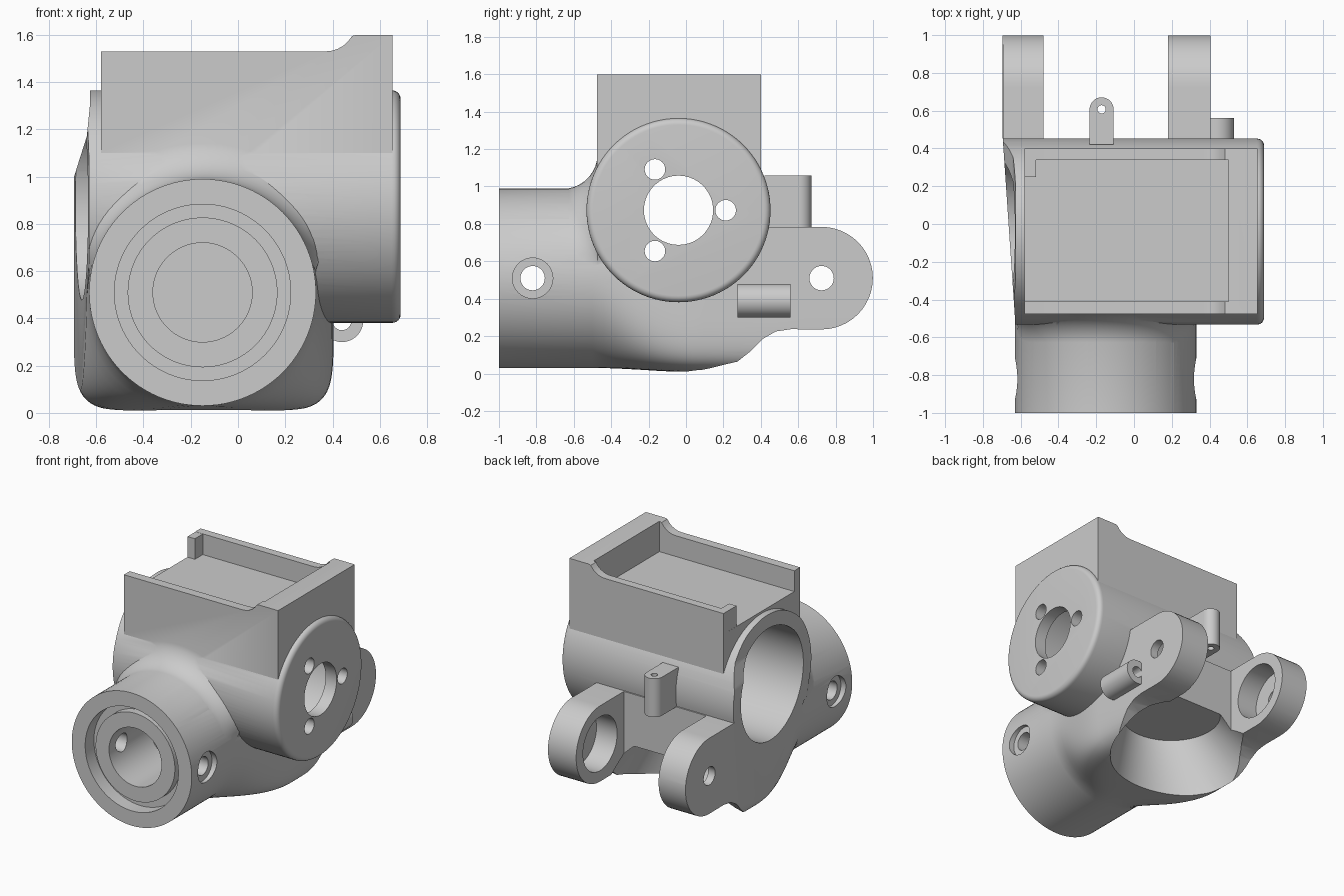
import bpy, bmesh
from math import sin, cos, pi, radians

if "Cube" in bpy.data.objects:
    bpy.data.objects.remove(bpy.data.objects["Cube"])

grey = bpy.data.materials.new("cast_grey")
grey.use_nodes = True
grey.diffuse_color = (0.6, 0.6, 0.6, 1)
grey.node_tree.nodes["Principled BSDF"].inputs["Base Color"].default_value = (0.6, 0.6, 0.6, 1)


def loft(name, rings):
    """Skin a closed solid through rings of 3D points."""
    bm = bmesh.new()
    loops = [[bm.verts.new(p) for p in ring] for ring in rings]
    for a, b in zip(loops, loops[1:]):
        for i in range(len(a)):
            j = (i + 1) % len(a)
            bm.faces.new((a[i], a[j], b[j], b[i]))
    bm.faces.new(loops[0])
    bm.faces.new(loops[-1])
    bmesh.ops.recalc_face_normals(bm, faces=bm.faces)
    mesh = bpy.data.meshes.new(name)
    bm.to_mesh(mesh)
    bm.free()
    mesh.materials.append(grey)
    obj = bpy.data.objects.new(name, mesh)
    bpy.context.collection.objects.link(obj)
    return obj


def place(axis, u, v, a):
    """Point at distance a along the axis, with u and v across it."""
    return {"X": (a, u, v), "Y": (u, a, v), "Z": (u, v, a)}[axis]


def prism(name, axis, outline, a0, a1):
    return loft(name, [[place(axis, u, v, a) for u, v in outline] for a in (a0, a1)])


def box(name, x0, x1, y0, y1, z0, z1):
    return prism(name, "Z", [(x0, y0), (x1, y0), (x1, y1), (x0, y1)], z0, z1)


def circle(axis, cu, cv, r, a, n):
    return [place(axis, cu + r * cos(2 * pi * i / n), cv + r * sin(2 * pi * i / n), a)
            for i in range(n)]


def lathe(name, axis, cu, cv, profile, n=64):
    """Turn (radius, position) pairs about an axis."""
    return loft(name, [circle(axis, cu, cv, r, a, n) for r, a in profile])


def combine(obj, other, operation):
    mod = obj.modifiers.new("combine", "BOOLEAN")
    mod.operation = operation
    mod.solver = "EXACT"
    mod.object = other
    bpy.context.view_layer.update()
    graph = bpy.context.evaluated_depsgraph_get()
    mesh = bpy.data.meshes.new_from_object(obj.evaluated_get(graph))
    obj.modifiers.clear()
    obj.data = mesh
    bpy.data.objects.remove(other)


def add(obj, other):
    combine(obj, other, "UNION")


def cut(obj, other):
    combine(obj, other, "DIFFERENCE")


def arc(cu, cv, r, a0, a1, n=24):
    return [(cu + r * cos(radians(a0 + (a1 - a0) * i / n)),
             cv + r * sin(radians(a0 + (a1 - a0) * i / n))) for i in range(n + 1)]


def ease(t):
    t = min(1, max(0, t))
    return t * t * (3 - 2 * t)


PIVOT = (0.725, 0.51)     # y, z of the clevis pin
MAIN = (-0.04, 0.873)     # y, z of the cross barrel
FRONT = (-0.15, 0.51)     # x, z of the front socket


# Front socket, growing into a squarer base that becomes the clevis
def base_ring(y, n=96):
    t = ease((y + 0.5) / 0.6)
    half_w, half_h = 0.48 + 0.07 * t, 0.48 + 0.065 * t
    power = 2 / (2 + 5 * t)
    cx, cz = FRONT[0] + 0.005 * t, FRONT[1] + 0.04 * t
    ring = []
    for i in range(n):
        c, s = cos(2 * pi * i / n), sin(2 * pi * i / n)
        ring.append((cx + half_w * abs(c) ** power * (1 if c > 0 else -1), y,
                     cz + half_h * abs(s) ** power * (1 if s > 0 else -1)))
    return ring


body = loft("joint_housing", [base_ring(y) for y in
            [-1] + [-0.5 + 0.06 * i for i in range(11)] + [1.05]])
side = [(-1.1, -0.1), (-0.1, -0.1), (-0.08, 0.0), (0.06, 0.018), (0.18, 0.025), (0.27, 0.06),
        (0.34, 0.115), (0.41, 0.185), (0.48, 0.225), (0.56, 0.237)]
side += arc(*PIVOT, 0.274, -90, 90) + [(0.43, 0.784), (0.43, 0.9), (0.35, 1.05), (-1.1, 1.05)]
combine(body, prism("side_outline", "X", side, -1, 1), "INTERSECT")


# Fillet where the socket meets the barrel, fading out underneath
def fillet_ring(y, grow, n=96):
    ring = []
    for i in range(n):
        a = 2 * pi * i / n
        r = 0.477 + grow * ease((sin(a) - 0.1) / 0.6)
        ring.append((FRONT[0] + r * cos(a), y, FRONT[1] + r * sin(a)))
    return ring


bend = [(-0.66 + 0.187 * sin(radians(a)), 0.187 * (1 - cos(radians(a)))) for a in range(0, 91, 10)]
add(body, loft("socket_fillet", [fillet_ring(y, g) for y, g in bend + [(-0.3, 0.06)]]))

# Cross barrel with a rounded closed end
barrel = [(0.492, -0.72), (0.492, 0.65)] + [
    (0.457 + 0.035 * cos(radians(a)), 0.653 + 0.035 * sin(radians(a))) for a in range(15, 91, 15)]
add(body, lathe("cross_barrel", "X", *MAIN, barrel, 96))

# Mounting block with a raised lip at one end
block = [(-0.58, 0.9), (0.654, 0.9), (0.654, 1.6), (0.5, 1.6)]
block += [(0.37 + 0.13 * sin(radians(a)), 1.66 - 0.13 * cos(radians(a))) for a in range(60, -1, -12)]
block += [(-0.58, 1.53)]
add(body, prism("mounting_block", "Y", block, -0.476, 0.4))
cut(body, box("tray", -0.8, 0.5, -0.41, 0.34, 1.38, 1.8))
add(body, box("tray_stop", -0.579, -0.52, 0.25, 0.37, 1.35, 1.529))

# Trim the open side: a slanting end face that tucks in toward the top
cut(body, prism("side_trim", "Z", [(-0.95, -0.72), (-0.633, -0.72), (-0.63, -0.5),
                                   (-0.696, 0.47), (-0.95, 0.47)], -0.2, 2))
cut(body, prism("top_trim", "Y", [(-0.95, 0.98), (-0.7, 0.98), (-0.675, 1.06), (-0.64, 1.17),
                                  (-0.627, 1.3), (-0.625, 1.45), (-0.95, 1.45)], -0.8, 0.8))

# Barrel bore, centre hole and three screw holes
cut(body, lathe("barrel_bore", "X", *MAIN, [(0.395, -1), (0.395, 0.6)], 96))
cut(body, lathe("centre_hole", "X", *MAIN, [(0.185, 0.4), (0.185, 0.9)]))
for k in range(3):
    a = 2 * pi * k / 3
    cut(body, lathe("screw_hole", "X", MAIN[0] + 0.252 * cos(a), MAIN[1] + 0.252 * sin(a),
                    [(0.055, 0.4), (0.055, 0.9)], 32))

# Socket bore with a ring groove around it
cut(body, lathe("socket_bore", "Y", *FRONT, [(0.373, -1.1), (0.373, -0.9), (0.317, -0.9),
                (0.317, -0.96), (0.21, -0.96), (0.21, -0.5)], 96))

# Countersunk cross screw through the socket
cut(body, lathe("cross_screw", "X", -0.82, 0.51, [(0.108, -1), (0.108, -0.59), (0.065, -0.59),
                (0.065, 0.29), (0.108, 0.29), (0.108, 0.8)], 48))

# Clevis slot, leaning round scoop underneath, and pin holes
cut(body, box("clevis_slot", -0.48, 0.18, 0.453, 1.2, -0.2, 0.95))
scoop = [(0.43, 0.56, -0.05), (0.41, 0.535, 0.03), (0.31, 0.43, 0.24), (0.22, 0.335, 0.41)]
cut(body, loft("round_scoop", [circle("Z", -0.145, y, r, z, 72) for y, r, z in scoop]))
cut(body, lathe("pin_hole", "X", *PIVOT, [(0.065, -1), (0.065, -0.64), (0.195, -0.64),
                (0.195, 0.345), (0.065, 0.345), (0.065, 1)], 64))

# Upright lug on the back of the barrel
lug = prism("rear_lug", "Z", [(-0.235, 0.42), (-0.108, 0.42)]
            + arc(-0.1715, 0.607, 0.0635, 0, 180), 0.78, 1.058)
cut(lug, lathe("lug_hole", "Z", -0.1715, 0.607, [(0.022, 0.5), (0.022, 1.3)], 24))

# Small side sleeve beside the clevis arm
sleeve = lathe("side_sleeve", "Y", 0.44, 0.39, [(0.09, 0.275), (0.09, 0.56)], 40)
cut(sleeve, lathe("sleeve_hole", "Y", 0.44, 0.39, [(0.04, 0.1), (0.04, 0.8)], 24))

bpy.ops.object.select_all(action="DESELECT")
for obj in (body, lug, sleeve):
    obj.select_set(True)
bpy.context.view_layer.objects.active = body
bpy.ops.object.shade_smooth_by_angle(angle=radians(28))
